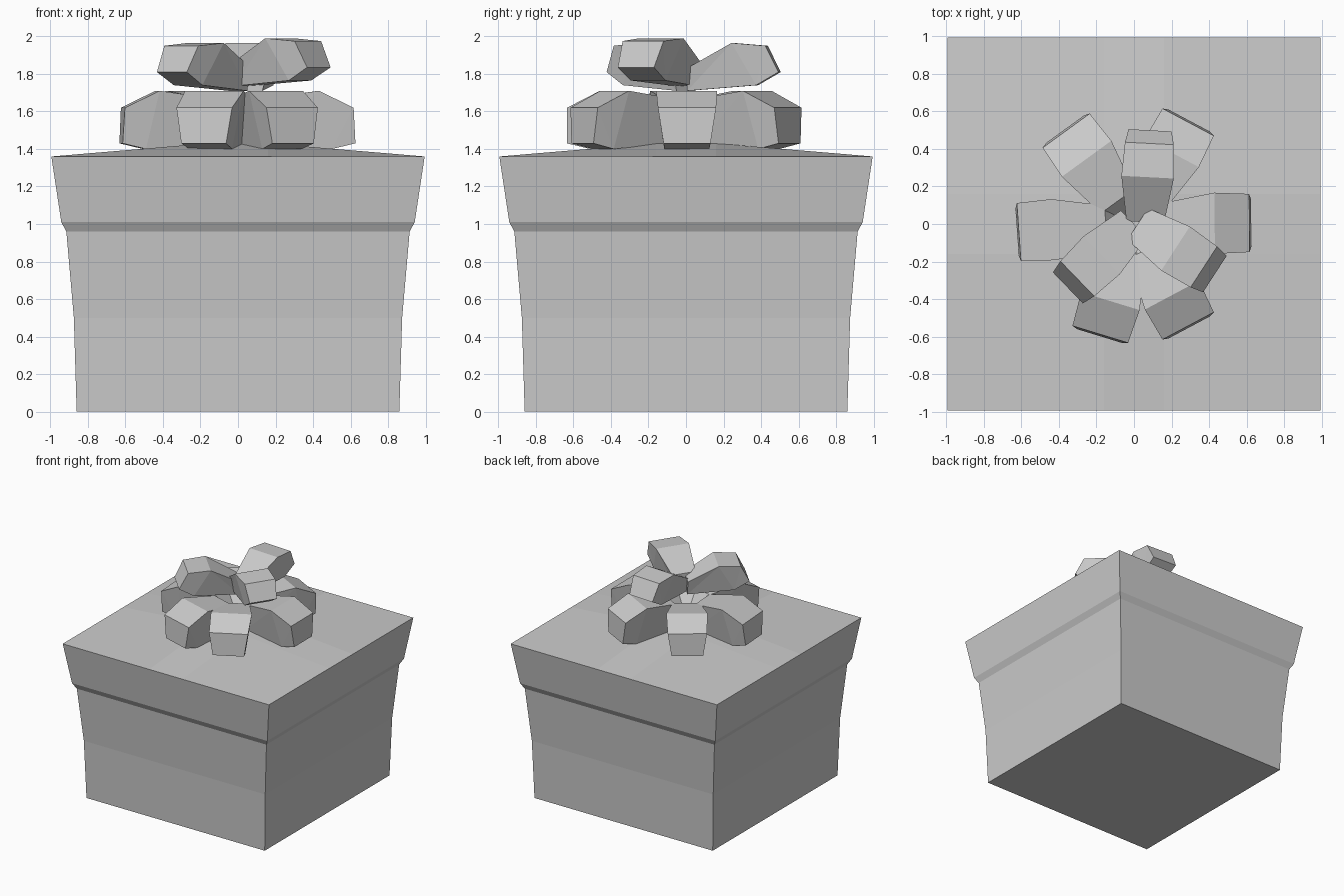
import bpy
import bmesh
from math import cos, sin, radians

cube = bpy.data.objects.get("Cube")
if cube:
    bpy.data.objects.remove(cube, do_unlink=True)

GREY = (0.6, 0.6, 0.6, 1.0)
grey = bpy.data.materials.new("plain grey")
grey.use_nodes = True
grey.diffuse_color = GREY
grey.node_tree.nodes["Principled BSDF"].inputs["Base Color"].default_value = GREY


def finish(bm, name):
    """Turn a bmesh into a flat-shaded grey object."""
    bmesh.ops.recalc_face_normals(bm, faces=bm.faces)
    mesh = bpy.data.meshes.new(name)
    bm.to_mesh(mesh)
    bm.free()
    mesh.materials.append(grey)
    obj = bpy.data.objects.new(name, mesh)
    bpy.context.scene.collection.objects.link(obj)
    return obj


def square_walls(bm, rings):
    """Stack square rings given as (half width, height); return the rings."""
    loops = [[bm.verts.new((sx * h, sy * h, z))
              for sx, sy in ((-1, -1), (1, -1), (1, 1), (-1, 1))]
             for h, z in rings]
    for low, high in zip(loops, loops[1:]):
        for i in range(4):
            j = (i + 1) % 4
            bm.faces.new((low[i], low[j], high[j], high[i]))
    return loops


# Box body, flaring gently towards the lid
bm = bmesh.new()
walls = square_walls(bm, [(0.86, 0), (0.875, 0.5), (0.915, 0.96)])
bm.faces.new(walls[0])
finish(bm, "box_body")

# Lid: sloped underside lip, flared rim and a top raised in the middle
bm = bmesh.new()
square_walls(bm, [(0.915, 0.96), (0.942, 1.01), (0.995, 1.36)])
steps = (-0.995, -0.16, 0.16, 0.995)
grid = [[bm.verts.new((x, y, 1.43 if abs(x) < 0.5 and abs(y) < 0.5 else 1.36))
         for x in steps] for y in steps]
for r in range(3):
    for c in range(3):
        bm.faces.new((grid[r][c], grid[r][c + 1], grid[r + 1][c + 1], grid[r + 1][c]))
bmesh.ops.remove_doubles(bm, verts=bm.verts, dist=0.001)
finish(bm, "box_lid")


def bow_loop(name, profile, angle, lift=0.0, shift=(0, 0)):
    """Puffy ribbon loop from (reach, height, half width) points."""
    ca, sa = cos(radians(angle)), sin(radians(angle))
    bm = bmesh.new()
    sides = [[bm.verts.new((shift[0] + r * ca - s * w * sa,
                            shift[1] + r * sa + s * w * ca, z + lift))
              for r, z, w in profile] for s in (-1, 1)]
    n = len(profile)
    for i in range(n):
        j = (i + 1) % n
        bm.faces.new((sides[0][i], sides[0][j], sides[1][j], sides[1][i]))
    caps = [bm.faces.new(side) for side in sides]
    bmesh.ops.triangulate(bm, faces=caps)
    finish(bm, name)


# Lower tier of six loops
LOWER = [(0.04, 1.52, 0.05), (0.15, 1.67, 0.11), (0.43, 1.71, 0.163),
         (0.615, 1.62, 0.155), (0.625, 1.43, 0.125), (0.5, 1.40, 0.12),
         (0.12, 1.43, 0.07)]
for i, angle in enumerate((0.5, 62, 126, 184, 253, 298)):
    bow_loop(f"lower_bow_loop_{i + 1}", LOWER, angle)

# Upper tier of three tilted loops
UPPER = [(0.0, 1.71, 0.07), (0.0, 1.83, 0.10), (0.24, 1.965, 0.14),
         (0.42, 1.95, 0.13), (0.49, 1.81, 0.115), (0.37, 1.74, 0.11)]
bow_loop("upper_bow_loop_left", UPPER, 327, 0.025, (0.02, 0.0))
bow_loop("upper_bow_loop_right", UPPER, 224)
bow_loop("upper_bow_loop_back", UPPER, 87, 0.0, (0.06, 0.01))
